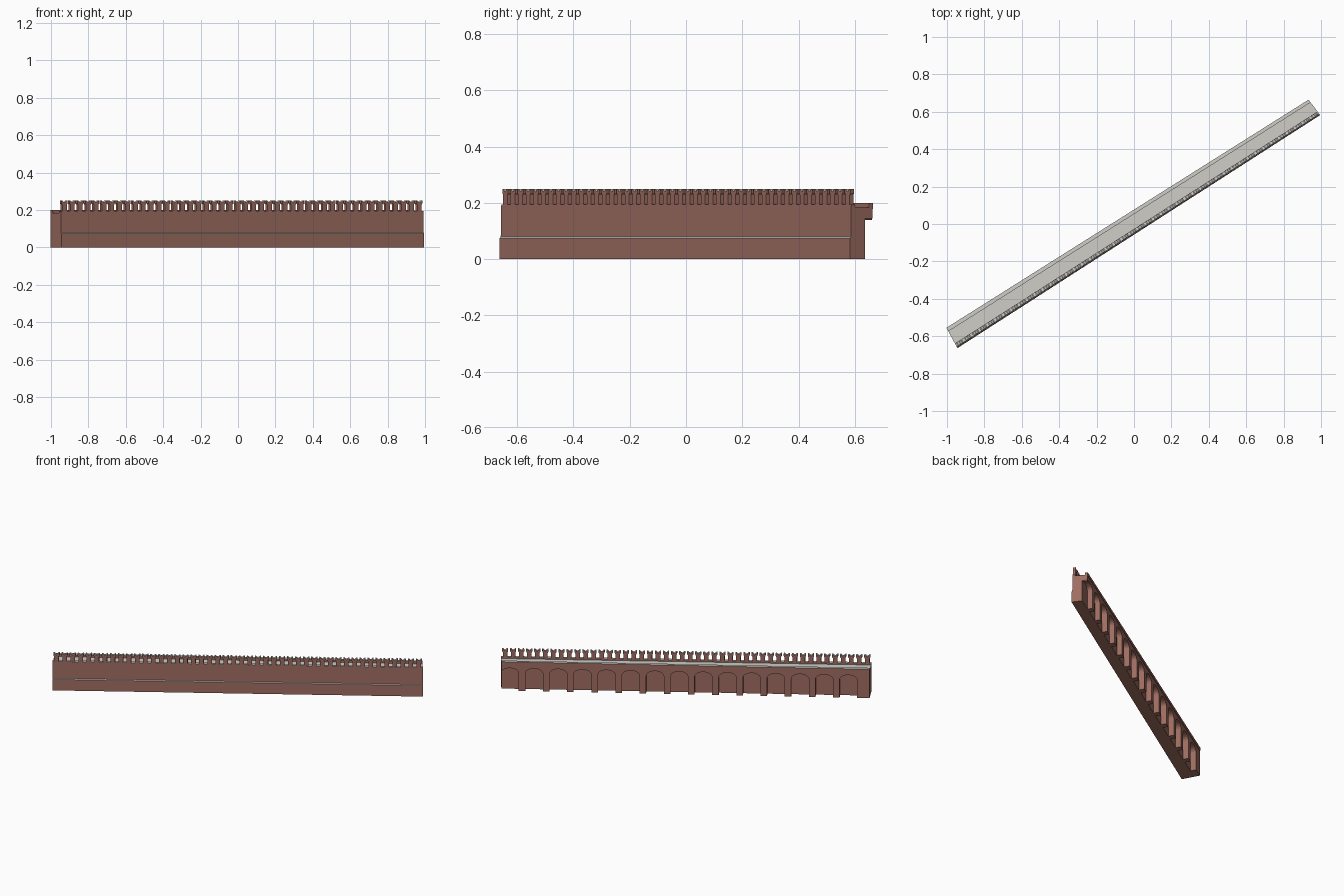
import bpy, bmesh, math

if "Cube" in bpy.data.objects:
    bpy.data.objects.remove(bpy.data.objects["Cube"])

ANG = math.radians(32.5)
C, S = math.cos(ANG), math.sin(ANG)
HALF = 1.149          # half length of the wall


def material(name, rgb):
    m = bpy.data.materials.new(name)
    m.diffuse_color = (*rgb, 1)
    m.use_nodes = True
    m.node_tree.nodes["Principled BSDF"].inputs["Base Color"].default_value = m.diffuse_color
    return m


BRICK = material("brick_brown", (0.34, 0.152, 0.118))
STONE = material("pale_stone", (0.62, 0.61, 0.57))


def place(u, v, z):
    """Wall coordinates (along, across, up) to world, with slight end taper."""
    u2 = u * (1 - 0.066 * v)
    v2 = v * (1 - 0.08 * u)
    return (C * u2 - S * v2, S * u2 + C * v2, z)


def add_prism(bm, outline, a, b, along):
    """Extrude an outline: (v, z) along the wall, or (u, z) across it."""
    def point(p, t):
        return place(t, p[0], p[1]) if along else place(p[0], t, p[1])
    lo = [bm.verts.new(point(p, a)) for p in outline]
    hi = [bm.verts.new(point(p, b)) for p in outline]
    bm.faces.new(lo)
    bm.faces.new(hi[::-1])
    n = len(outline)
    for i in range(n):
        j = (i + 1) % n
        bm.faces.new((lo[j], lo[i], hi[i], hi[j]))


def finish(name, bm):
    """Upward faces are pale stone, everything else brick."""
    bmesh.ops.recalc_face_normals(bm, faces=bm.faces)
    bm.normal_update()
    for f in bm.faces:
        f.material_index = 1 if f.normal.z > 0.5 else 0
    me = bpy.data.meshes.new(name)
    bm.to_mesh(me)
    bm.free()
    me.materials.append(BRICK)
    me.materials.append(STONE)
    ob = bpy.data.objects.new(name, me)
    bpy.context.collection.objects.link(ob)


# Main wall: battered front, stone ledge, front parapet and walkway
bm = bmesh.new()
add_prism(bm, [(-0.048, 0), (-0.047, 0.075), (-0.043, 0.080), (-0.041, 0.195),
               (-0.022, 0.195), (-0.022, 0.185), (0.027, 0.185), (0.027, 0)],
          -HALF, HALF, True)
finish("wall_body", bm)

# Back arcade: piers and arches cut open down to the ground
PITCH, OPEN, SPRING, CROWN = 0.151, 0.055, 0.122, 0.156
outline = [(-HALF, 0)]
for k in reversed(range(15)):
    mid = 1.097 - k * PITCH
    outline.append((mid - OPEN, 0))
    for i in range(13):
        t = math.pi * (1 - i / 12)
        u = mid + OPEN * math.cos(t)
        if u < HALF - 0.002:
            outline.append((u, SPRING + (CROWN - SPRING) * math.sin(t)))
    if k:
        outline.append((mid + OPEN, 0))
outline += [(HALF, 0.145), (HALF, 0.1845), (-HALF, 0.1845)]
bm = bmesh.new()
add_prism(bm, outline, 0.02, 0.062, False)
finish("back_arcade", bm)

# Low rim along the back of the walkway
bm = bmesh.new()
add_prism(bm, [(0.045, 0.178), (0.045, 0.2), (0.065, 0.2), (0.065, 0.178)],
          -HALF, HALF, True)
finish("back_rim", bm)

# Swallow-tail merlons along the front parapet
COUNT = 46
step = 2 * HALF / COUNT
bm = bmesh.new()
for i in range(COUNT):
    u = -HALF + step * (i + 0.5)
    half = [(0.014, 0.19), (0.014, 0.228), (0.019, 0.236), (0.019, 0.25), (0.013, 0.25)]
    shape = [(u + x, z) for x, z in half] + [(u, 0.239)]
    shape += [(u - x, z) for x, z in reversed(half)]
    add_prism(bm, shape, -0.0405, -0.0225, False)
finish("merlons", bm)
